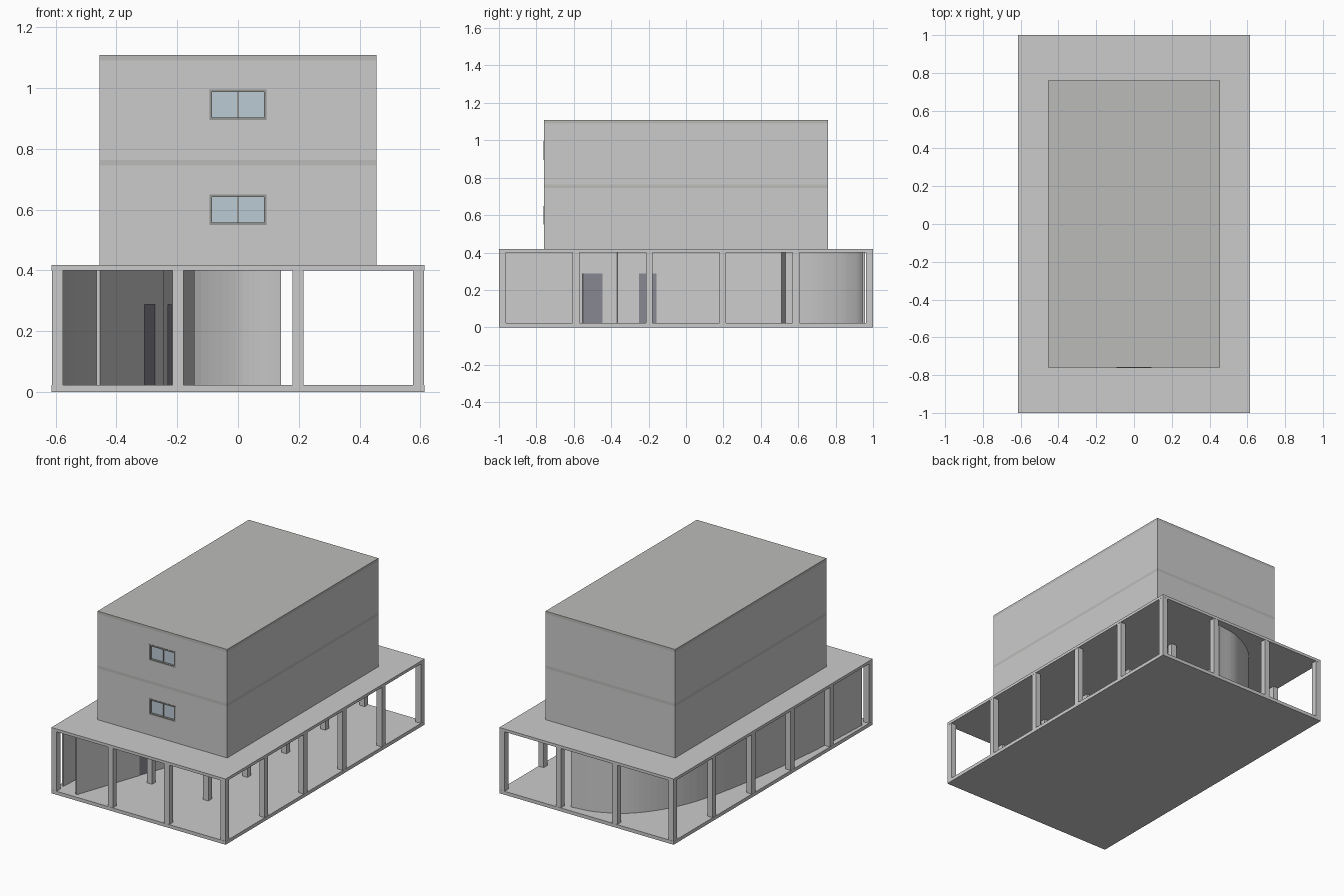
import bpy, bmesh
from mathutils import Vector

if "Cube" in bpy.data.objects:
    bpy.data.objects.remove(bpy.data.objects["Cube"])


def material(name, color):
    m = bpy.data.materials.new(name)
    m.diffuse_color = color
    m.use_nodes = True
    m.node_tree.nodes["Principled BSDF"].inputs["Base Color"].default_value = m.diffuse_color
    return m


glass_mat = material("glass_blue", (0.50, 0.60, 0.66, 1))
door_mat = material("door_dark", (0.24, 0.24, 0.28, 1))
frame_mat = material("frame_grey", (0.30, 0.30, 0.29, 1))
slab_mat = material("slab_grey", (0.50, 0.50, 0.49, 1))


def finish(name, bm, mat=None):
    bmesh.ops.recalc_face_normals(bm, faces=bm.faces[:])
    me = bpy.data.meshes.new(name)
    bm.to_mesh(me)
    bm.free()
    ob = bpy.data.objects.new(name, me)
    bpy.context.collection.objects.link(ob)
    if mat:
        me.materials.append(mat)
    return ob


def box(name, x, y, z, mat=None):
    """Box from (min, max) pairs."""
    bm = bmesh.new()
    bmesh.ops.create_cube(bm, size=1)
    for v in bm.verts:
        v.co = [(a + b) / 2 + c * (b - a) for (a, b), c in zip((x, y, z), v.co)]
    return finish(name, bm, mat)


def wall(name, pts, z0, z1, t=0.013, mat=None):
    """Upright wall of thickness t following a plan path."""
    pts = [Vector(p) for p in pts]
    left, right = [], []
    for i, p in enumerate(pts):
        d = (pts[min(i + 1, len(pts) - 1)] - pts[max(i - 1, 0)]).normalized()
        n = Vector((-d.y, d.x)) * t / 2
        left.append(p + n)
        right.append(p - n)
    bm = bmesh.new()
    face = bm.faces.new([bm.verts.new((p.x, p.y, z0)) for p in left + right[::-1]])
    top = bmesh.ops.extrude_face_region(bm, geom=[face])["geom"]
    bmesh.ops.translate(bm, vec=(0, 0, z1 - z0),
                        verts=[g for g in top if isinstance(g, bmesh.types.BMVert)])
    return finish(name, bm, mat)


def spline(p, steps=8):
    """Smooth plan path through the given points."""
    p = [Vector(q) for q in p]
    p = [2 * p[0] - p[1]] + p + [2 * p[-1] - p[-2]]
    out = []
    for a, b, c, d in zip(p, p[1:], p[2:], p[3:]):
        for k in range(steps):
            t = k / steps
            out.append(0.5 * (2 * b + (c - a) * t + (2 * a - 5 * b + 4 * c - d) * t * t
                              + (3 * b - a - 3 * c + d) * t ** 3))
    return out + [p[-2]]


# Ground slab and podium roof
F, C = 0.022, 0.40
box("ground_slab", (-.613, .613), (-1, 1), (0, F))
box("podium_roof", (-.613, .613), (-1, 1), (C, .418))

# Column grid, 4 by 6
for i in range(4):
    for j in range(6):
        x, y = -.594 + .396 * i, -.981 + .3924 * j
        box("column", (x - .018, x + .018), (y - .018, y + .018), (F, C))

# Curved outer wall of the ground floor rooms
wall("curved_wall", spline([(-.588, -.92), (-.56, -.45), (-.49, .1), (-.385, .52),
                            (-.22, .79), (-.03, .915), (.14, .95)]), F, C)

# Inner wall with two doorways, and its return to the curved wall
start, bend, end = Vector((-.46, -.97)), Vector((-.25, -.366)), Vector((-.15, .505))


def at_y(a, b, y):
    return a.lerp(b, (y - a.y) / (b.y - a.y))


for a, b, y0, y1 in ((start, bend, -.55, -.445), (bend, end, -.25, -.157)):
    p, q = at_y(a, b, y0), at_y(a, b, y1)
    wall("inner_wall", [a, p], F, C)
    wall("inner_wall", [q, b], F, C)
    wall("door_lintel", [p, q], .287, C)
    wall("door", [p, q], F, .287, .008, door_mat)
wall("return_wall", [end, (-.38, .525)], F, C)

# Two upper storeys: walls around a front window, with a slab above each
X, Y, T = .456, .76, .018
wx, wh = .093, .10
for z0, z1, wz in ((.418, .745, .55), (.763, 1.090, .895)):
    for s in (-1, 1):
        box("side_wall", sorted((s * X, s * (X - T))), (-Y, Y), (z0, z1))
        box("front_wall", sorted((s * wx, s * (X - T))), (-Y, -Y + T), (z0, z1))
    box("back_wall", (-X + T, X - T), (Y - T, Y), (z0, z1))
    box("sill_wall", (-wx, wx), (-Y, -Y + T), (z0, wz))
    box("head_wall", (-wx, wx), (-Y, -Y + T), (wz + wh, z1))
    box("storey_slab", (-X, X), (-Y, Y), (z1, z1 + .018), slab_mat)

    # Window frame, mullion and glass
    f, fy = .008, (-Y - .003, -Y + T)
    for s in (-1, 1):
        box("window_jamb", sorted((s * wx, s * (wx - f))), fy, (wz, wz + wh), frame_mat)
    box("window_sill", (-wx, wx), fy, (wz, wz + f), frame_mat)
    box("window_head", (-wx, wx), fy, (wz + wh - f, wz + wh), frame_mat)
    box("window_mullion", (-.003, .003), (-Y + .008, -Y + T), (wz + f, wz + wh - f), frame_mat)
    box("window_glass", (-wx + f, wx - f), (-Y + .011, -Y + .016),
        (wz + f, wz + wh - f), glass_mat)
